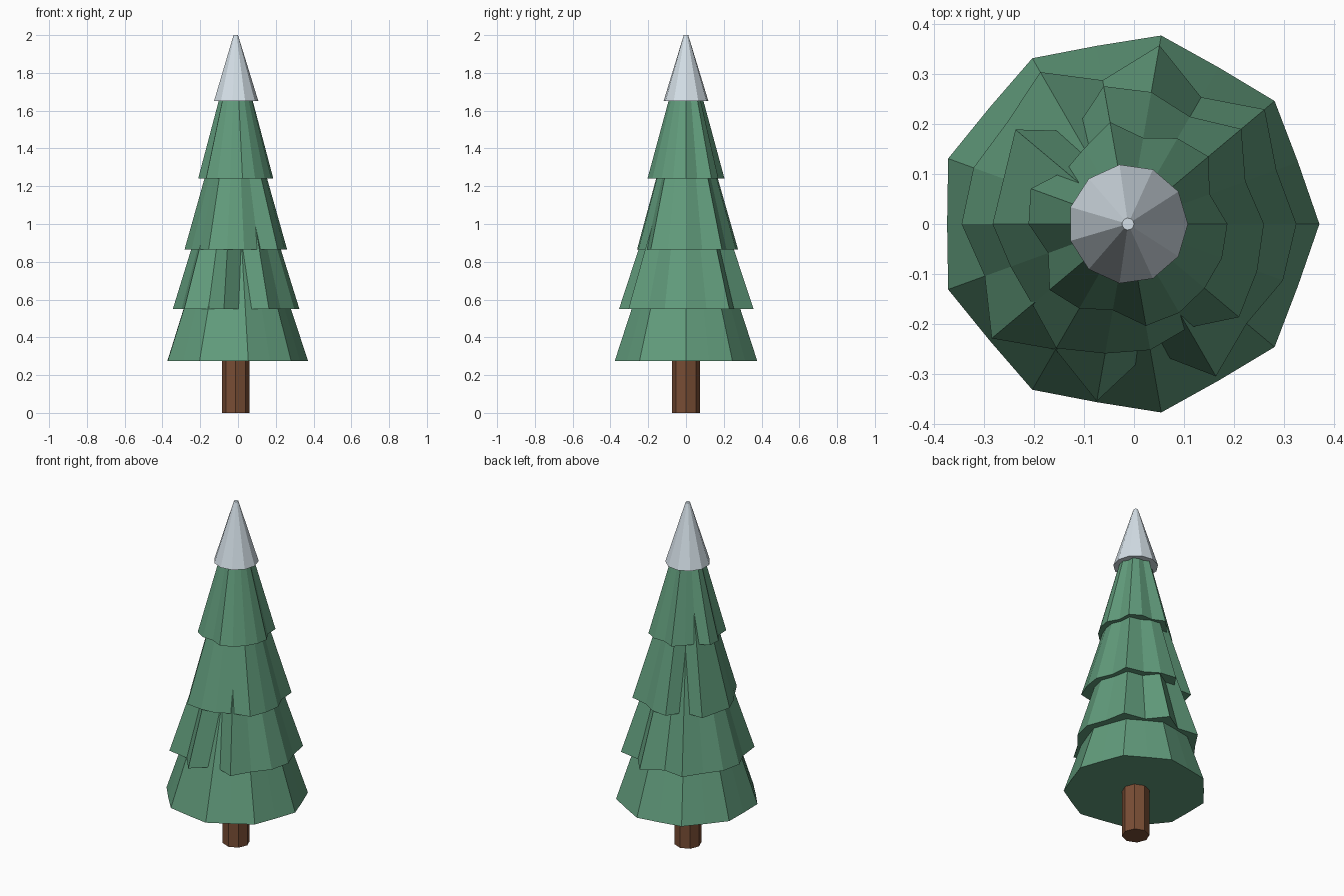
import bpy, bmesh
from math import cos, sin, tau

if "Cube" in bpy.data.objects:
    bpy.data.objects.remove(bpy.data.objects["Cube"])

CX = -0.012  # trunk axis


def material(name, rgb):
    m = bpy.data.materials.new(name)
    m.diffuse_color = (*rgb, 1)
    m.use_nodes = True
    m.node_tree.nodes["Principled BSDF"].inputs["Base Color"].default_value = m.diffuse_color
    return m


green = material("needles", (0.12, 0.33, 0.20))
brown = material("bark", (0.19, 0.075, 0.035))
silver = material("snow", (0.66, 0.74, 0.80))


def frustum(name, radii, z0, z1, taper, mat):
    """Closed flat-faced ring stack: outline radii at z0, scaled by taper at z1."""
    bm = bmesh.new()
    n = len(radii)
    rings = []
    for z, s in ((z0, 1), (z1, taper)):
        rings.append([bm.verts.new((CX + r * s * cos(tau * i / n),
                                    r * s * sin(tau * i / n), z))
                      for i, r in enumerate(radii)])
    low, high = rings
    for i in range(n):
        j = (i + 1) % n
        bm.faces.new((low[i], low[j], high[j], high[i]))
    bm.faces.new(low[::-1])
    bm.faces.new(high)
    me = bpy.data.meshes.new(name)
    bm.to_mesh(me)
    bm.free()
    me.materials.append(mat)
    ob = bpy.data.objects.new(name, me)
    bpy.context.collection.objects.link(ob)
    return ob


# trunk
frustum("trunk", [0.073] * 8, 0, 0.32, 1, brown)

# branch tiers: regular lowest one, ragged outlines above (18 points each)
frustum("branch_tier_1", [0.383, 0.362] * 9, 0.275, 1.40, 0.03, green)
tiers = [
    (0.55, 1.60, [.337, .316, .357, .293, .363, .292, .351, .316, .329,
                  .333, .305, .356, .29, .36, .258, .352, .31, .33]),
    (0.865, 1.80, [.272, .25, .296, .248, .268, .28, .215, .294, .265,
                   .271, .25, .25, .287, .263, .256, .24, .29, .275]),
    (1.24, 1.97, [.199, .174, .21, .198, .175, .207, .175, .165, .207,
                  .199, .17, .205, .195, .175, .207, .205, .20, .20]),
]
for k, (z0, z1, radii) in enumerate(tiers, 2):
    frustum(f"branch_tier_{k}", radii, z0, z1, 0.03, green)

# pale tip
frustum("tip", [0.12] * 11, 1.65, 2.0, 0.1, silver)
